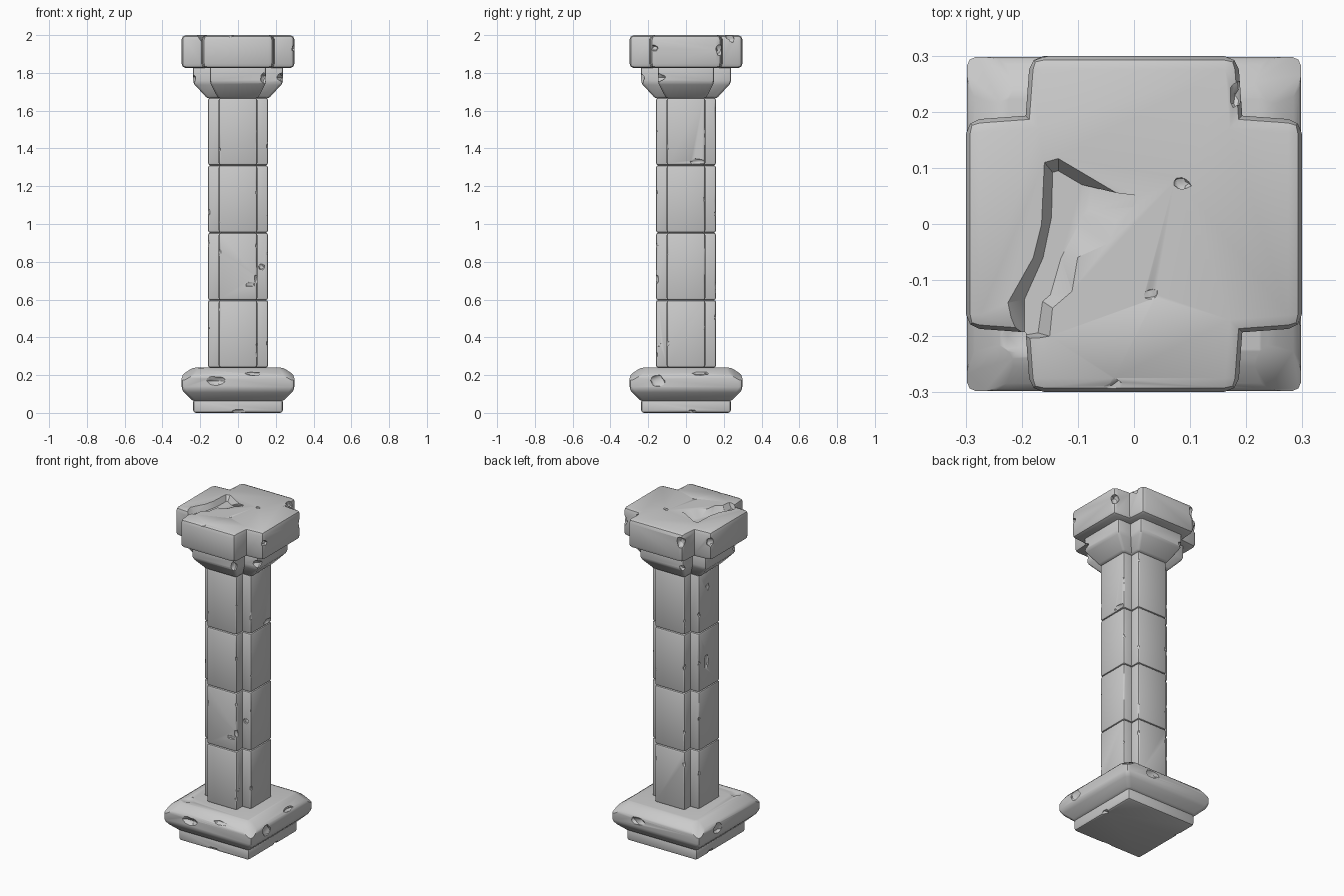
import bpy, bmesh, random
from mathutils import Vector, Matrix

if "Cube" in bpy.data.objects:
    bpy.data.objects.remove(bpy.data.objects["Cube"])

random.seed(4)


def square(a):
    return [(-a, -a), (a, -a), (a, a), (-a, a)]


def cross(a, n, taper=1.0):
    # one quarter of a plus-shaped outline, turned four times
    pts = []
    x, y = a, n * taper
    for c, s in ((1, 0), (0, 1), (-1, 0), (0, -1)):
        for px, py in ((x, -y), (x, y), (n, n)):
            pts.append((px * c - py * s, px * s + py * c))
    return pts


def add_mesh(name, bm):
    bmesh.ops.recalc_face_normals(bm, faces=bm.faces)
    me = bpy.data.meshes.new(name)
    bm.to_mesh(me)
    bm.free()
    ob = bpy.data.objects.new(name, me)
    bpy.context.collection.objects.link(ob)
    return ob


def loft(bm, rings):
    # closed solid through matching outlines at increasing heights
    rows = [[bm.verts.new((x, y, z)) for x, y in pts] for z, pts in rings]
    n = len(rows[0])
    for lo, hi in zip(rows, rows[1:]):
        for i in range(n):
            j = (i + 1) % n
            bm.faces.new((lo[i], lo[j], hi[j], hi[i]))
    bm.faces.new(rows[0][::-1])
    bm.faces.new(rows[-1])
    bmesh.ops.recalc_face_normals(bm, faces=bm.faces)


def stone(name, rings, bevel, corner_cut=None):
    bm = bmesh.new()
    loft(bm, rings)
    # worn bevel on outward edges only
    edges = [e for e in bm.edges if e.calc_face_angle_signed() > 0.4]
    bmesh.ops.bevel(bm, geom=edges, offset=bevel, segments=2, profile=0.5,
                    affect='EDGES', clamp_overlap=True)
    if corner_cut:
        for sx, sy in square(1):
            no = Vector((sx, sy, 2)).normalized()
            r = bmesh.ops.bisect_plane(bm, geom=bm.verts[:] + bm.edges[:] + bm.faces[:],
                                       plane_co=(0, 0, corner_cut / 2), plane_no=no,
                                       clear_outer=True)
            cut = [g for g in r['geom_cut'] if isinstance(g, bmesh.types.BMEdge)]
            bmesh.ops.holes_fill(bm, edges=cut)
    return add_mesh(name, bm)


def carve(ob, cutter):
    cutter.hide_render = True
    m = ob.modifiers.new("carve", 'BOOLEAN')
    m.operation, m.object, m.solver = 'DIFFERENCE', cutter, 'EXACT'
    m.use_self = True
    bpy.context.view_layer.objects.active = ob
    bpy.ops.object.modifier_apply(modifier=m.name)
    bpy.data.objects.remove(cutter)


def chip(ob, spots):
    # irregular lumps removed at (position, size)
    bm = bmesh.new()
    for co, size in spots:
        mat = Matrix.Translation(co) @ Matrix.Diagonal((*size, 1))
        r = bmesh.ops.create_icosphere(bm, subdivisions=2, radius=1, matrix=mat)
        for v in r['verts']:
            v.co = Vector(co) + (v.co - Vector(co)) * random.uniform(0.75, 1.15)
    carve(ob, add_mesh("chip_cutter", bm))


def smooth(ob):
    bpy.ops.object.select_all(action='DESELECT')
    ob.select_set(True)
    bpy.context.view_layer.objects.active = ob
    bpy.ops.object.shade_smooth_by_angle(angle=0.6)


# base: plinth and flared moulding
plinth = stone("plinth", [(0, square(0.237)), (0.075, square(0.237))], 0.014)
chip(plinth, [((0.0, -0.24, 0.0), (0.04, 0.02, 0.02)), ((-0.24, 0.1, 0.0), (0.02, 0.03, 0.02)),
              ((0.24, 0.03, 0.0), (0.02, 0.03, 0.02))])
moulding = stone("base_moulding", [(0.06, square(0.237)), (0.12, square(0.298)),
                                   (0.20, square(0.298)), (0.24, square(0.24))], 0.017, 0.93)
chip(moulding, [((-0.12, -0.3, 0.17), (0.05, 0.02, 0.025)), ((0.08, -0.29, 0.21), (0.05, 0.02, 0.012)),
                ((0.3, -0.15, 0.17), (0.02, 0.04, 0.03)), ((0.29, 0.08, 0.21), (0.02, 0.05, 0.012)),
                ((-0.3, 0.12, 0.17), (0.02, 0.04, 0.03)), ((0.12, 0.3, 0.17), (0.05, 0.02, 0.025)),
                ((-0.2, -0.2, 0.25), (0.05, 0.05, 0.02))])

# shaft: four plus-shaped blocks with chipped edges
extra = {
    0: [((0.12, -0.15, 0.36), (0.03, 0.025, 0.015))],
    1: [((0.065, -0.163, 0.68), (0.028, 0.012, 0.016)), ((0.1, -0.16, 0.71), (0.014, 0.016, 0.03)),
        ((0.125, -0.11, 0.77), (0.02, 0.02, 0.018))],
    2: [((-0.16, 0.03, 1.12), (0.01, 0.02, 0.05))],
    3: [((0.163, 0.06, 1.33), (0.014, 0.045, 0.018)), ((-0.16, 0.02, 1.57), (0.008, 0.014, 0.025))],
}
H = 0.357
for k in range(4):
    z = 0.24 + k * H
    outline = cross(0.159, 0.102)
    block = stone(f"shaft_block_{k + 1}", [(z, outline), (z + H, outline)], 0.012)
    spots = extra[k]
    for side in range(4):
        turn = Matrix.Rotation(side * 1.5707963, 3, 'Z')
        for s in (-1, 1):
            h = z + random.uniform(0.05, H - 0.05)
            size = random.uniform(0.007, 0.013)
            spots.append((tuple(turn @ Vector((0.161, s * 0.102, h))), (size, size, size * 1.8)))
    chip(block, spots)
    smooth(block)

# capital: tapered neck and thick cap slab
neck = stone("capital_neck", [(1.665, cross(0.163, 0.105)), (1.747, cross(0.238, 0.148)),
                              (1.845, cross(0.238, 0.148))], 0.012)
chip(neck, [((0.235, -0.15, 1.775), (0.03, 0.04, 0.025)), ((0.14, -0.24, 1.77), (0.025, 0.025, 0.03)),
            ((-0.15, 0.24, 1.76), (0.03, 0.02, 0.02)), ((-0.24, -0.14, 1.77), (0.02, 0.025, 0.02))])

cap = stone("capital_slab", [(1.825, cross(0.299, 0.193, 0.96)), (2.0, cross(0.299, 0.193, 0.96))], 0.024)
chip(cap, [((0.285, 0.175, 1.92), (0.025, 0.025, 0.03)), ((0.3, -0.17, 1.93), (0.02, 0.025, 0.018)),
           ((-0.17, 0.29, 1.95), (0.025, 0.025, 0.035)), ((-0.29, 0.18, 1.94), (0.025, 0.02, 0.03)),
           ((0.18, 0.23, 1.98), (0.014, 0.03, 0.03)), ((-0.035, -0.3, 2.0), (0.03, 0.025, 0.012)),
           ((0.085, 0.072, 2.0), (0.016, 0.012, 0.008)), ((0.03, -0.125, 2.002), (0.014, 0.012, 0.006))])

# long gouge across the top of the cap
rim = [(-0.16, 0.11), (-0.135, 0.117), (-0.03, 0.055), (0.01, 0.05), (0.0, 0.03), (-0.03, 0.005),
       (-0.045, -0.035), (-0.1, -0.06), (-0.11, -0.12), (-0.145, -0.15), (-0.15, -0.2),
       (-0.21, -0.21), (-0.225, -0.14), (-0.18, -0.06), (-0.165, 0.0)]
spine = [(-0.135, 0.08), (-0.135, 0.02), (-0.15, -0.06), (-0.175, -0.13), (-0.185, -0.19)]
floor = []
for p in rim:
    p = Vector(p)
    q = min((Vector(s) for s in spine), key=lambda s: (s - p).length)
    floor.append(p.lerp(q, 0.6))
bm = bmesh.new()
loft(bm, [(1.968, floor), (2.0005, rim), (2.03, rim)])
carve(cap, add_mesh("gouge_cutter", bm))

for ob in (plinth, moulding, neck, cap):
    smooth(ob)
